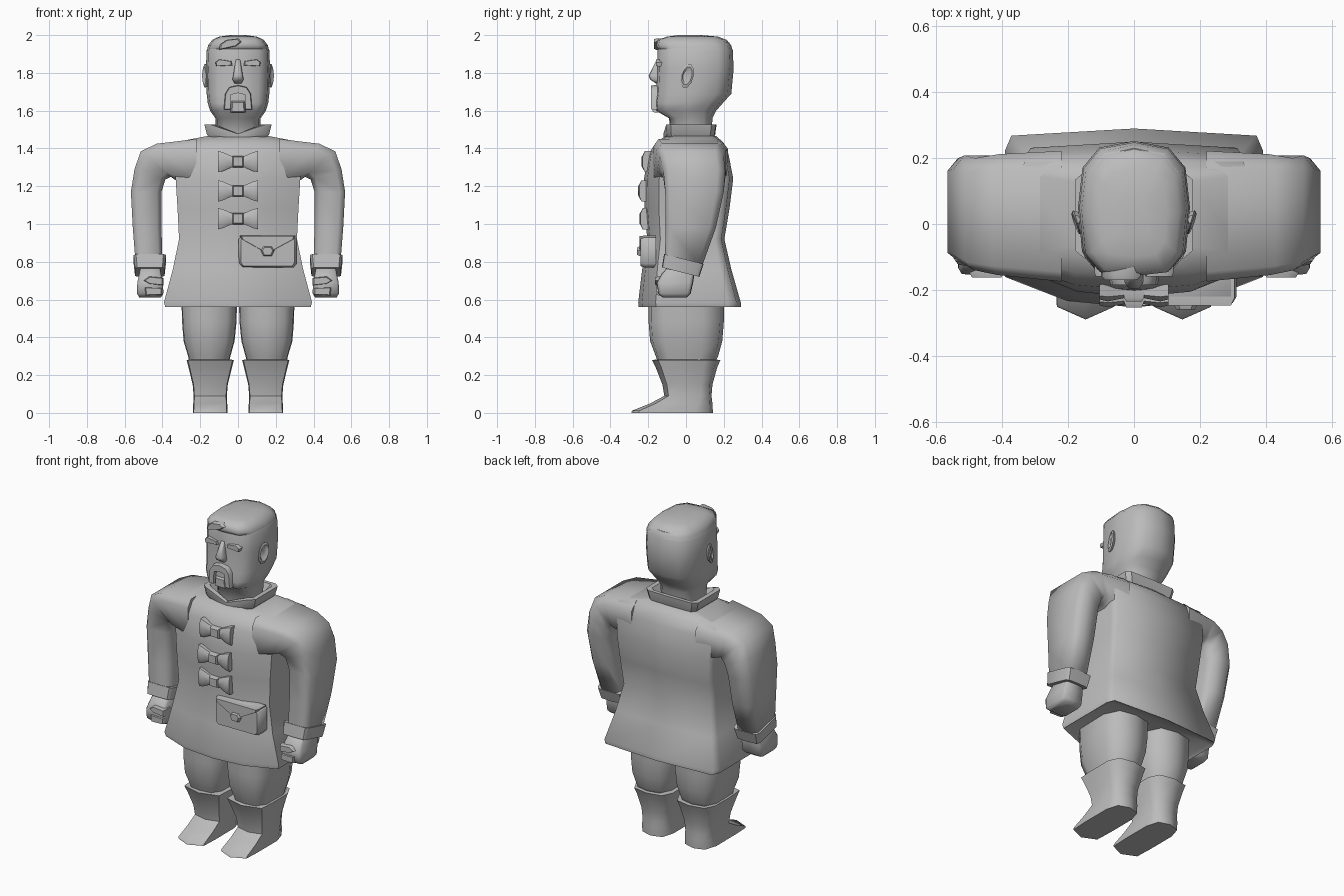
import bpy, bmesh, math
from mathutils import Vector, Matrix

grey = bpy.data.materials.new("plain grey")
grey.diffuse_color = (0.5, 0.5, 0.5, 1)


def finish(name, bm, angle):
    bmesh.ops.recalc_face_normals(bm, faces=bm.faces)
    me = bpy.data.meshes.new(name)
    bm.to_mesh(me)
    bm.free()
    me.materials.append(grey)
    ob = bpy.data.objects.new(name, me)
    bpy.context.collection.objects.link(ob)
    bpy.ops.object.select_all(action='DESELECT')
    ob.select_set(True)
    bpy.context.view_layer.objects.active = ob
    bpy.ops.object.shade_smooth_by_angle(angle=math.radians(angle))
    return ob


def loft(name, rings, angle=65, matrix=None):
    """Skin a stack of rings that all have the same point count."""
    bm = bmesh.new()
    vs = [[bm.verts.new(p) for p in r] for r in rings]
    n = len(rings[0])
    for a, b in zip(vs, vs[1:]):
        for i in range(n):
            j = (i + 1) % n
            bm.faces.new((a[i], a[j], b[j], b[i]))
    bm.faces.new(vs[0])
    bm.faces.new(vs[-1])
    if matrix:
        bm.transform(matrix)
    return finish(name, bm, angle)


def section(half, z, hx, y0, y1, cx=0):
    """Ring from a half outline (front centre to back centre) scaled to size."""
    full = half + [(-x, y) for x, y in reversed(half) if x > 0]
    cy, hy = (y0 + y1) / 2, (y1 - y0) / 2
    return [Vector((cx + x * hx, cy + y * hy, z)) for x, y in full]


def plate(name, pts, y0, y1, shrink=0.85, mx=1):
    """Outline in x/z extruded forward from y0 to y1 with a tapered front edge."""
    cx = sum(p[0] for p in pts) / len(pts)
    cz = sum(p[1] for p in pts) / len(pts)
    ym = y1 + (y0 - y1) * .25
    rings = [[(mx * (cx + (x - cx) * k), y, cz + (z - cz) * k) for x, z in pts]
             for y, k in ((y0, 1), (ym, 1), (y1, shrink))]
    return loft(name, rings, 50)


TORSO = [(0, -1), (.52, -.93), (1, -.66), (1, .75), (.95, .92), (0, 1)]
HEAD = [(0, -1), (.65, -.94), (.93, -.65), (1, 0), (.92, .6), (.62, .9), (0, 1)]
LEG = [(0, -1), (.65, -.93), (.97, -.6), (1, .45), (.7, .9), (0, 1)]
BOOT = [(0, -1), (.95, -.82), (1, -.3), (1, .55), (.75, .9), (0, 1)]
BOX = [(0, -1), (.85, -.97), (1, -.8), (1, .8), (.85, .97), (0, 1)]

# tunic body
loft("tunic", [section(TORSO, *r) for r in [
    (.575, .37, -.235, .275), (.56, .385, -.25, .29), (.585, .392, -.253, .29),
    (.76, .345, -.232, .24), (.92, .312, -.205, .203), (1.08, .32, -.22, .23),
    (1.24, .33, -.222, .25), (1.37, .345, -.2, .225), (1.43, .35, -.16, .2),
    (1.465, .165, -.11, .16)]])

# collar, dipping to a notch at the front
collar = [section(BOX, *r) for r in [
    (1.445, .14, -.09, .14), (1.475, .165, -.105, .155), (1.528, .178, -.108, .162),
    (1.528, .15, -.085, .14), (1.48, .12, -.07, .12)]]
for ring, dip in zip(collar, (0, .025, .05, .05, .02)):
    ring[0].z -= dip
    ring[0].y -= .012
loft("collar", collar, 35)

# head, hair and lock
loft("head", [section(HEAD, *r) for r in [
    (1.46, .115, -.08, .135), (1.56, .12, -.09, .14), (1.60, .148, -.16, .16),
    (1.64, .16, -.165, .195), (1.69, .166, -.158, .24), (1.82, .17, -.152, .252),
    (1.92, .166, -.15, .248), (1.96, .145, -.14, .23)]])
loft("hair", [section(HEAD, *r) for r in [
    (1.92, .163, -.145, .245), (1.945, .159, -.158, .24), (1.975, .136, -.15, .215),
    (1.992, .1, -.1, .17), (2.0, .04, -.04, .08)]])
plate("hair_lock", [(-.1, 1.922), (-.01, 1.942), (.02, 1.965), (0, 1.982),
                    (-.06, 1.975), (-.095, 1.95)], -.12, -.17)

# face
loft("nose", [section(LEG, *r) for r in [
    (1.745, .02, -.16, -.12), (1.765, .03, -.19, -.12), (1.785, .026, -.198, -.12),
    (1.87, .012, -.155, -.12)]])
plate("moustache", [(0, 1.735), (.045, 1.725), (.068, 1.69), (.075, 1.605), (.042, 1.605),
                    (.038, 1.685), (0, 1.695), (-.038, 1.685), (-.042, 1.605),
                    (-.075, 1.605), (-.068, 1.69), (-.045, 1.725)], -.13, -.185, .95)
plate("chin_beard", [(-.04, 1.59), (.04, 1.59), (.035, 1.65), (-.035, 1.65)], -.13, -.178, .8)

for side, s in (("left", 1), ("right", -1)):
    plate(side + "_eyebrow", [(.03, 1.84), (.115, 1.835), (.12, 1.855), (.1, 1.872),
                              (.035, 1.862)], -.11, -.16, .9, s)

    # ear: thin oval dish flaring out from the head
    rings = []
    for x, k in ((.15, .8), (.175, 1), (.18, .75), (.17, .5)):
        rings.append([(s * (x + .01 * math.cos(a)),
                       .005 + .036 * k * math.cos(a) + .01 * math.sin(a),
                       1.785 + .065 * k * math.sin(a))
                      for a in [i * math.tau / 10 for i in range(10)]])
    loft(side + "_ear", rings, 40)

    # sleeve: each ring spans an inner and an outer x/z point, and a y range
    rings = []
    for xi, zi, xo, zo, y0, y1 in [
            (.22, 1.2, .22, 1.45, -.175, .222), (.335, 1.235, .43, 1.425, -.155, .212),
            (.355, 1.25, .515, 1.385, -.14, .2), (.385, 1.235, .548, 1.29, -.12, .208),
            (.405, 1.17, .567, 1.17, -.11, .2), (.405, .98, .557, .98, -.108, .158),
            (.4, .79, .542, .79, -.112, .09)]:
        ring = []
        for u, v in [(-1, -.6), (-.7, -1), (.65, -1), (1, -.85), (1, .75), (.6, 1),
                     (-.7, 1), (-1, .6)]:
            t = (u + 1) / 2
            ring.append((s * (xi + (xo - xi) * t), (y0 + y1) / 2 + v * (y1 - y0) / 2,
                         zi + (zo - zi) * t))
        rings.append(ring)
    loft(side + "_sleeve", rings, 75)

    # tilted cuff
    tilt = Matrix.Translation((s * .467, -.02, .78)) @ Matrix.Rotation(math.radians(-14), 4, 'X')
    loft(side + "_cuff", [section(BOX, *r) for r in [
        (-.035, .06, -.08, .08), (-.036, .078, -.102, .102), (.036, .086, -.108, .108),
        (.036, .066, -.09, .09)]], 50, tilt)

    # fist with thumb and finger ridges
    loft(side + "_fist", [section(BOX, *r) for r in [
        (.612, .058, -.125, .005, s * .465), (.632, .07, -.148, .025, s * .465),
        (.69, .068, -.155, .038, s * .465), (.735, .058, -.13, .045, s * .465),
        (.78, .05, -.09, .05, s * .465)]])
    plate(side + "_thumb", [(.395, .715), (.47, .722), (.5, .7), (.47, .682), (.395, .675)],
          -.1, -.163, .85, s)
    plate(side + "_fingers", [(.4, .625), (.49, .622), (.495, .665), (.4, .662)],
          -.1, -.16, .85, s)

    # trouser leg
    loft(side + "_trouser_leg", [section(LEG, *r) for r in [
        (.24, .1, -.14, .14, s * .155), (.3, .112, -.16, .17, s * .152),
        (.38, .135, -.19, .192, s * .153), (.48, .144, -.198, .2, s * .152),
        (.62, .148, -.2, .2, s * .152)]])

    # boot with turned top and a wide flat toe
    loft(side + "_boot", [section(BOOT, *r) for r in [
        (0, .092, -.29, .142, s * .147), (.012, .092, -.285, .142, s * .147),
        (.05, .09, -.19, .14, s * .147), (.09, .088, -.115, .135, s * .147),
        (.15, .093, -.125, .14, s * .147), (.24, .115, -.16, .165, s * .147),
        (.28, .125, -.18, .182, s * .147), (.283, .1, -.15, .15, s * .147)]])

# three bow-shaped fastenings, pinched in the middle, with a knot each
for i, (z, y) in enumerate([(1.33, -.237), (1.175, -.255), (1.028, -.248)], 1):
    for side, s in (("left", 1), ("right", -1)):
        rings = [[(s * x, y + .03 + d * c, z + h * k)
                  for c, k in ((1, -1), (-.5, -1), (-1, -.5), (-1, .5), (-.5, 1), (1, 1))]
                 for x, h, d in ((0, .025, .018), (.03, .028, .018), (.08, .05, .028),
                                 (.105, .056, .022))]
        loft(f"{side}_bow_fastening_{i}", rings, 50)
    plate(f"bow_knot_{i}", [(-.03, z - .03), (.03, z - .03), (.03, z + .03),
                            (-.03, z + .03)], -.19, y + .002, .8)

# belt pouch with flap and button
plate("pouch", [(.003, .79), (.02, .77), (.295, .77), (.312, .79), (.312, .92),
                (.295, .938), (.02, .938), (.003, .92)], -.16, -.24, .92)
plate("pouch_flap", [(.01, .938), (.305, .938), (.3, .92), (.18, .855), (.13, .855),
                     (.015, .92)], -.16, -.247, .93)
plate("pouch_button", [(.12, .86), (.135, .83), (.178, .83), (.193, .86), (.178, .882),
                       (.135, .882)], -.2, -.26, .75)
